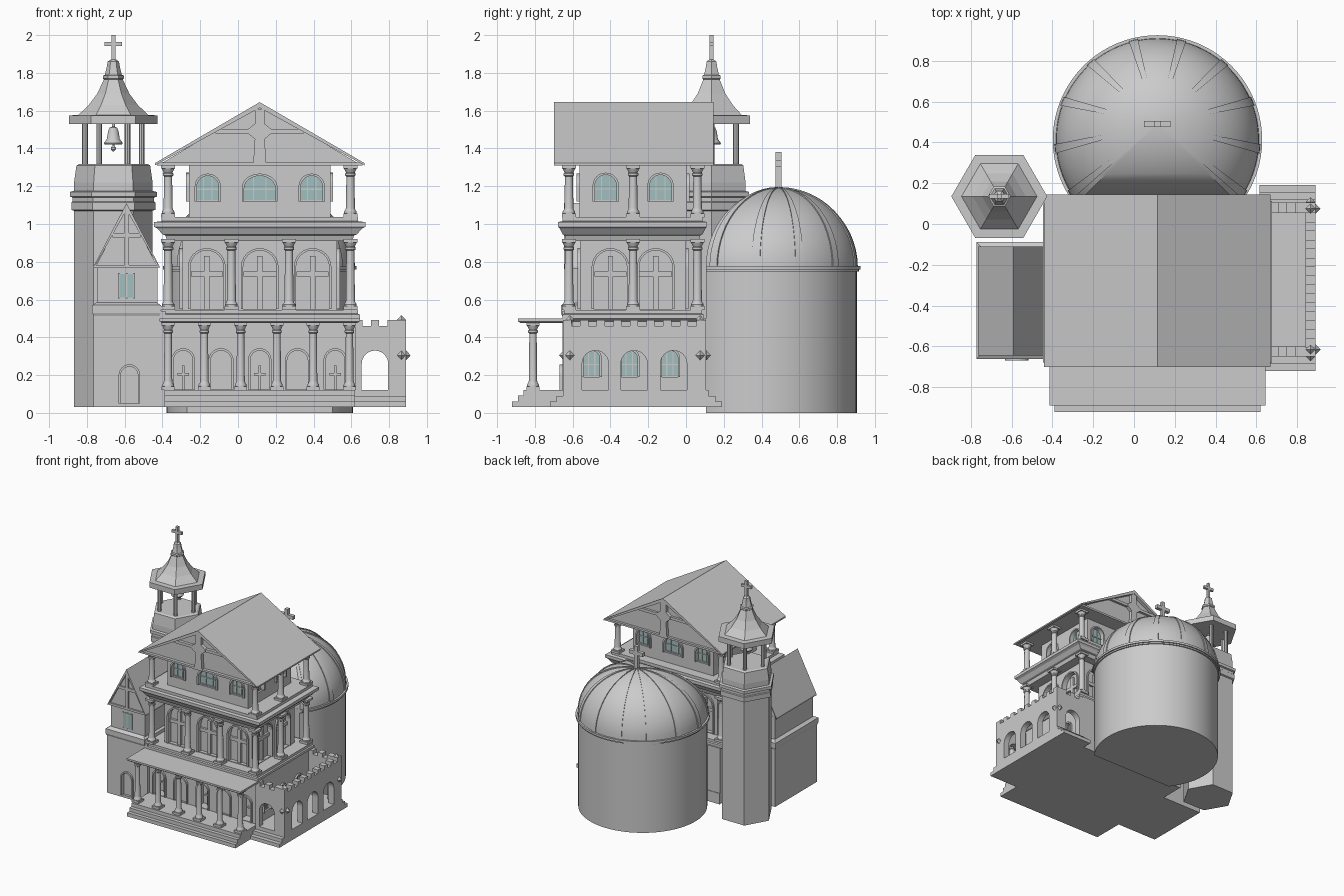
import bpy, bmesh
from math import sin, cos, pi, radians, asin

if "Cube" in bpy.data.objects:
    bpy.data.objects.remove(bpy.data.objects["Cube"])

CX, CY = 0.115, -0.28            # centre of the main block
glass_mat = bpy.data.materials.new("teal_glass")
glass_mat.diffuse_color = (0.36, 0.52, 0.52, 1)
glass_mat.use_nodes = True
glass_mat.node_tree.nodes["Principled BSDF"].inputs["Base Color"].default_value = glass_mat.diffuse_color


def new(name, bm, mat=None, smooth=False):
    bmesh.ops.recalc_face_normals(bm, faces=bm.faces[:])
    me = bpy.data.meshes.new(name)
    bm.to_mesh(me)
    bm.free()
    ob = bpy.data.objects.new(name, me)
    bpy.context.collection.objects.link(ob)
    if mat:
        me.materials.append(mat)
    if smooth:
        bpy.ops.object.select_all(action='DESELECT')
        ob.select_set(True)
        bpy.context.view_layer.objects.active = ob
        bpy.ops.object.shade_smooth_by_angle(angle=radians(35))
    return ob


def loft(bm, rings):
    vs = [[bm.verts.new(p) for p in r] for r in rings]
    n = len(vs[0])
    for a, b in zip(vs, vs[1:]):
        for i in range(n):
            bm.faces.new((a[i], a[(i + 1) % n], b[(i + 1) % n], b[i]))
    bm.faces.new(vs[0])
    bm.faces.new(vs[-1])


def prism(name, shapes, a, b, axis='y', mat=None, smooth=False):
    put = {'y': lambda u, v, w: (u, w, v), 'x': lambda u, v, w: (w, u, v),
           'z': lambda u, v, w: (u, v, w)}[axis]
    bm = bmesh.new()
    for s in shapes:
        loft(bm, [[put(u, v, w) for u, v in s] for w in (a, b)])
    return new(name, bm, mat, smooth)


def rect(u0, u1, v0, v1):
    return [(u0, v0), (u1, v0), (u1, v1), (u0, v1)]


def box(name, x0, x1, y0, y1, z0, z1):
    return prism(name, [rect(x0, x1, y0, y1)], z0, z1, 'z')


def molding(name, cx, cy, profile):      # rectangular rings (half x, half y, z)
    bm = bmesh.new()
    loft(bm, [[(u, v, z) for u, v in rect(cx - hx, cx + hx, cy - hy, cy + hy)] for hx, hy, z in profile])
    return new(name, bm)


def lathe(bm, profile, cx, cy, n):
    loft(bm, [[(cx + r * cos(2 * pi * i / n), cy + r * sin(2 * pi * i / n), z) for i in range(n)]
              for r, z in profile])


def arch(c, z0, w, h, n=12):
    r = min(w / 2, h / 2)
    return [(c - w / 2, z0), (c + w / 2, z0)] + [
        (c + w / 2 * cos(pi * i / n), z0 + h - r + r * sin(pi * i / n)) for i in range(n + 1)]


def arch_frame(c, z0, w, h, t=0.012):
    o, i = arch(c, z0, w + 2 * t, h + t), arch(c, z0, w, h)
    return o[1:] + [o[0], i[0]] + i[:0:-1]


def cross(c, z0, z1, za, arm, t):        # latin cross outline
    return [(c - t, z0), (c + t, z0), (c + t, za - t), (c + arm, za - t), (c + arm, za + t), (c + t, za + t),
            (c + t, z1), (c - t, z1), (c - t, za + t), (c - arm, za + t), (c - arm, za - t), (c - t, za - t)]


def openings(body, name, ops, axis, w, s, depth=0.03, glass=False, cr=None):
    cutter = prism(name + "_cutter", [arch(*o) for o in ops], w + s * 0.02, w - s * depth, axis)
    bpy.ops.object.select_all(action='DESELECT')
    bpy.context.view_layer.objects.active = body
    body.select_set(True)
    m = body.modifiers.new("cut", 'BOOLEAN')
    m.operation, m.solver, m.object = 'DIFFERENCE', 'EXACT', cutter
    bpy.ops.object.modifier_apply(modifier=m.name)
    bpy.data.objects.remove(cutter)
    prism(name + "_frames", [arch_frame(*o) for o in ops], w + s * 0.014, w - s * 0.002, axis)
    back = w - s * depth
    if glass:
        prism(name + "_glass", [arch(*o) for o in ops], back + s * 0.008, back - s * 0.005, axis, glass_mat)
        bars = []
        for c, z0, ww, h in ops:
            bars += [rect(c + k * ww - 0.003, c + k * ww + 0.003, z0, z0 + h * 0.95) for k in (-0.2, 0.2)]
            bars += [rect(c - ww / 2, c + ww / 2, z0 + h * k, z0 + h * k + 0.006) for k in (0, 0.45)]
        prism(name + "_bars", bars, back + s * 0.007, back + s * 0.015, axis)
    if cr:
        z0, z1, za, arm, t = cr
        prism(name + "_crosses", [cross(o[0], z0, z1, za, arm, t) for o in ops], back - s * 0.002, back + s * 0.018, axis)


def columns(name, spots, z0, z1, r=0.022):
    bm = bmesh.new()
    h = r * 1.55
    for x, y in spots:
        for a, b in ((z0, z0 + 0.02), (z1 - 0.018, z1)):
            loft(bm, [[(u, v, z) for u, v in rect(x - h, x + h, y - h, y + h)] for z in (a, b)])
        lathe(bm, [(r * 1.4, z0 + 0.02), (r * 1.4, z0 + 0.03), (r * 1.1, z0 + 0.04), (r, z0 + 0.05), (r * 0.88, z1 - 0.06),
                   (r * 1.15, z1 - 0.055), (r * 1.15, z1 - 0.045), (r * 0.95, z1 - 0.04), (r * 1.4, z1 - 0.018)], x, y, 16)
    new(name, bm, smooth=True)


# stepped bases
for i in range(3):
    z = 0.03 + 0.03 * i
    box("porch_step", -0.39, 0.62, -0.92 + 0.03 * i, 0.11, z, z + 0.031)
    box("side_step", 0.615, 0.89, -0.72 + 0.035 * i, 0.19 - 0.035 * i, z, z + 0.03)

# ground storey and porch
low = box("ground_storey", -0.39, 0.62, -0.63, 0.105, 0.115, 0.5)
openings(low, "niche", [(c, 0.125, 0.1, 0.205) for c in (-0.29, 0.115, 0.515)], 'y', -0.63, -1, 0.08,
         cr=(0.125, 0.25, 0.205, 0.03, 0.006))
openings(low, "door", [(c, 0.125, 0.11, 0.205) for c in (-0.09, 0.315)], 'y', -0.63, -1, 0.015)
openings(low, "side_window", [(c, 0.19, 0.085, 0.14) for c in (-0.5, -0.3, -0.085)], 'x', 0.62, 1, glass=True)
molding("porch_roof", CX, -0.755, [(0.515, 0.12, 0.475), (0.53, 0.135, 0.485), (0.53, 0.135, 0.5)])
columns("porch_columns", [(-0.37 + 0.192 * i, -0.81) for i in range(6)], 0.12, 0.48)

# middle storey
molding("middle_floor", CX, CY, [(0.51, 0.36, 0.485), (0.53, 0.375, 0.5), (0.53, 0.375, 0.52),
                                 (0.52, 0.365, 0.525), (0.52, 0.365, 0.545)])
mid = box("middle_storey", CX - 0.41, CX + 0.41, -0.56, 0.0, 0.54, 0.95)
front_c = (-0.165, 0.115, 0.395)
CR = (0.55, 0.83, 0.735, 0.085, 0.014)
for nm, w, s in (("front", -0.56, -1), ("back", 0.0, 1)):
    openings(mid, nm + "_arch", [(c, 0.55, 0.175, 0.31) for c in front_c], 'y', w, s, cr=CR)
for nm, s in (("right", 1), ("left", -1)):
    openings(mid, nm + "_arch", [(c, 0.55, 0.175, 0.31) for c in (-0.4, -0.16)], 'x', CX + s * 0.41, s, cr=CR)
xs, ys = (-0.37, 0.595), (-0.62, -0.28, 0.06)
side_spots = [(x, y) for x in xs for y in ys]
columns("middle_columns", side_spots + [(x, y) for x in (-0.035, 0.27) for y in (-0.62, 0.06)], 0.545, 0.92, 0.024)
molding("cornice", CX, CY - 0.003, [(0.49, 0.35, 0.91), (0.5, 0.36, 0.94), (0.515, 0.37, 0.945), (0.54, 0.385, 0.975),
                                    (0.56, 0.395, 0.985), (0.56, 0.395, 1.01), (0.52, 0.37, 1.015), (0.52, 0.37, 1.038)])

# upper storey
top = box("upper_storey", CX - 0.375, CX + 0.375, -0.565, 0.005, 1.03, 1.315)
for nm, w, s in (("front", -0.565, -1), ("back", 0.005, 1)):
    openings(top, nm + "_window", [(-0.16, 1.12, 0.115, 0.135), (CX, 1.12, 0.165, 0.135), (0.39, 1.12, 0.115, 0.135)],
             'y', w, s, glass=True)
for nm, s in (("right", 1), ("left", -1)):
    openings(top, nm + "_window", [(c, 1.12, 0.115, 0.14) for c in (-0.425, -0.135)], 'x', CX + s * 0.375, s, glass=True)
columns("upper_columns", side_spots, 1.035, 1.312, 0.024)


# gabled roof with timber cross
def chevron(cx, half, ze, za, t):
    return [(cx - half, ze), (cx - half, ze - 0.012), (cx, za - t), (cx + half, ze - 0.012), (cx + half, ze), (cx, za)]


prism("roof_slopes", [chevron(CX, 0.555, 1.322, 1.645, 0.03)], -0.70, 0.145)
prism("gable", [[(CX - 0.54, 1.31), (CX + 0.54, 1.31), (CX, 1.63)]], -0.665, 0.115)
for nm, a, b in (("front", -0.69, -0.66), ("back", 0.11, 0.135)):
    prism(nm + "_gable_beam", [rect(CX - 0.545, CX + 0.545, 1.31, 1.326), rect(CX - 0.235, CX + 0.235, 1.48, 1.503)], a, b)
    prism(nm + "_gable_post", [[(CX - 0.035, 1.31), (CX + 0.035, 1.31), (CX + 0.026, 1.45), (CX + 0.065, 1.482),
          (CX + 0.065, 1.5), (CX + 0.026, 1.53), (CX + 0.026, 1.61), (CX - 0.026, 1.61), (CX - 0.026, 1.53),
          (CX - 0.065, 1.5), (CX - 0.065, 1.482), (CX - 0.026, 1.45)]], a - 0.005, b + 0.005)


# crenellated side arcade
def arcade(name, u0, u1, arches, notches, a, b, axis):
    pts = [(u0, 0.12)]
    for c in arches:
        p = arch(c, 0.12, 0.14, 0.21)
        pts += [p[0]] + p[:1:-1] + [p[1]]
    pts += [(u1, 0.12), (u1, 0.492)]
    for c in reversed(notches):
        pts += [(c + 0.0225, 0.492), (c + 0.0225, 0.46), (c - 0.0225, 0.46), (c - 0.0225, 0.492)]
    prism(name, [pts + [(u0, 0.492)]], a, b, axis)


arcade("arcade_side", -0.65, 0.105, (-0.48, -0.275, -0.065), [-0.275 + 0.088 * (i - 3.5) for i in range(8)], 0.84, 0.89, 'x')
for a in (-0.65, 0.055):
    arcade("arcade_end", 0.62, 0.841, (0.725,), (0.682, 0.77), a, a + 0.05, 'y')
for y, s in ((-0.615, -1), (0.075, 1)):
    for p in ((0.89, y, 0.305), (0.865, y + s * 0.033, 0.305), (0.865, y, 0.492)):
        bm = bmesh.new()
        lathe(bm, [(0.002, -0.024), (0.024, 0), (0.002, 0.024)], 0, 0, 4)
        new("diamond_stud", bm).location = p

# rotunda with a flat front, dome, ribs and cross
DX, DY, AY = 0.115, 0.412, 0.49


def outline(R, n=56):
    a0 = asin((0.105 - DY) / R)
    return [(DX + R * cos(a0 + (pi - 2 * a0) * i / n), DY + R * sin(a0 + (pi - 2 * a0) * i / n)) for i in range(n + 1)]


def dome_pt(x, y, t, k=1.0):
    return (DX + (x - DX) * cos(t) * k, AY + (y - AY) * cos(t) * k, 0.77 + 0.42 * sin(t) * k)


prism("rotunda", [outline(0.493)], 0.0, 0.76, 'z', smooth=True)
prism("dome_rim_lower", [outline(0.503)], 0.748, 0.762, 'z', smooth=True)
prism("dome_rim", [outline(0.513)], 0.76, 0.778, 'z', smooth=True)
bm = bmesh.new()
loft(bm, [[dome_pt(x, y, pi / 2 * k / 14.2) for x, y in outline(0.498)] for k in range(15)])
new("dome", bm, smooth=True)
bm = bmesh.new()
for j in range(10):
    g = radians(-32 + 244 * j / 9)
    e = [(DX + 0.498 * cos(g + d), DY + 0.498 * sin(g + d)) for d in (-0.045, 0.045)]
    loft(bm, [[dome_pt(*e[0], t, 0.98), dome_pt(*e[1], t, 0.98), dome_pt(*e[1], t, 1.014), dome_pt(*e[0], t, 1.014)]
              for t in [pi / 2 * k / 14.2 for k in range(15)]])
new("dome_ribs", bm, smooth=True)
prism("dome_cross", [cross(DX, 1.18, 1.38, 1.32, 0.065, 0.015)], AY - 0.015, AY + 0.015)

# hexagonal bell tower
TX, TY = -0.66, 0.135


def hexa(name, prof, n=6, smooth=False):
    b = bmesh.new()
    lathe(b, prof, TX, TY, n)
    return new(name, b, smooth=smooth)


hexa("tower_body", [(0.208, 0.03), (0.208, 1.07), (0.222, 1.075), (0.222, 1.115), (0.215, 1.12), (0.215, 1.14),
                    (0.23, 1.145), (0.23, 1.17), (0.208, 1.175), (0.208, 1.22), (0.195, 1.31), (0.18, 1.318)])
bm = bmesh.new()
for i in range(6):
    lathe(bm, [(0.015, 1.31), (0.015, 1.535)], TX + 0.15 * cos(pi * i / 3), TY + 0.15 * sin(pi * i / 3), 8)
new("belfry_posts", bm, smooth=True)
hexa("belfry_roof", [(0.235, 1.53), (0.235, 1.575), (0.185, 1.577), (0.13, 1.63), (0.085, 1.69), (0.05, 1.765),
                     (0.056, 1.77), (0.056, 1.785), (0.045, 1.79), (0.035, 1.83), (0.03, 1.86), (0.012, 1.872)])
hexa("bell", [(0.045, 1.42), (0.05, 1.428), (0.034, 1.45), (0.028, 1.49), (0.02, 1.51), (0.008, 1.515), (0.008, 1.54)], 20, True)
hexa("bell_clapper", [(0.004, 1.385), (0.013, 1.395), (0.013, 1.405), (0.005, 1.415), (0.005, 1.44)], 12, True)
prism("tower_cross", [cross(TX, 1.86, 2.0, 1.953, 0.047, 0.011)], TY - 0.011, TY + 0.011)

# chapel on the left
HX, HY = -0.59, -0.375
chapel = box("chapel_lower", -0.765, -0.385, -0.655, -0.095, 0.03, 0.54)
openings(chapel, "chapel_door", [(-0.575, 0.05, 0.09, 0.195)], 'y', -0.655, -1, 0.02)
molding("chapel_band", HX, HY, [(0.17, 0.275, 0.5), (0.182, 0.287, 0.53), (0.182, 0.287, 0.57), (0.158, 0.26, 0.585)])
box("chapel_upper", HX - 0.155, HX + 0.165, -0.63, -0.12, 0.57, 0.775)
prism("chapel_window", [rect(HX - 0.04, HX + 0.04, 0.61, 0.735)], -0.633, -0.62, mat=glass_mat)
prism("chapel_window_bar", [rect(HX - 0.046 + k, HX - 0.038 + k, 0.605, 0.74) for k in (0, 0.042, 0.084)], -0.638, -0.62)
prism("chapel_gable", [[(HX - 0.165, 0.772), (HX + 0.165, 0.772), (HX, 1.09)]], -0.628, -0.122)
prism("chapel_roof", [chevron(HX, 0.175, 0.775, 1.11, 0.035)], -0.645, -0.11)
prism("chapel_gable_timbers", [cross(HX, 0.77, 1.08, 0.94, 0.075, 0.012), rect(HX - 0.17, HX + 0.17, 0.766, 0.784)],
      -0.64, -0.62)
